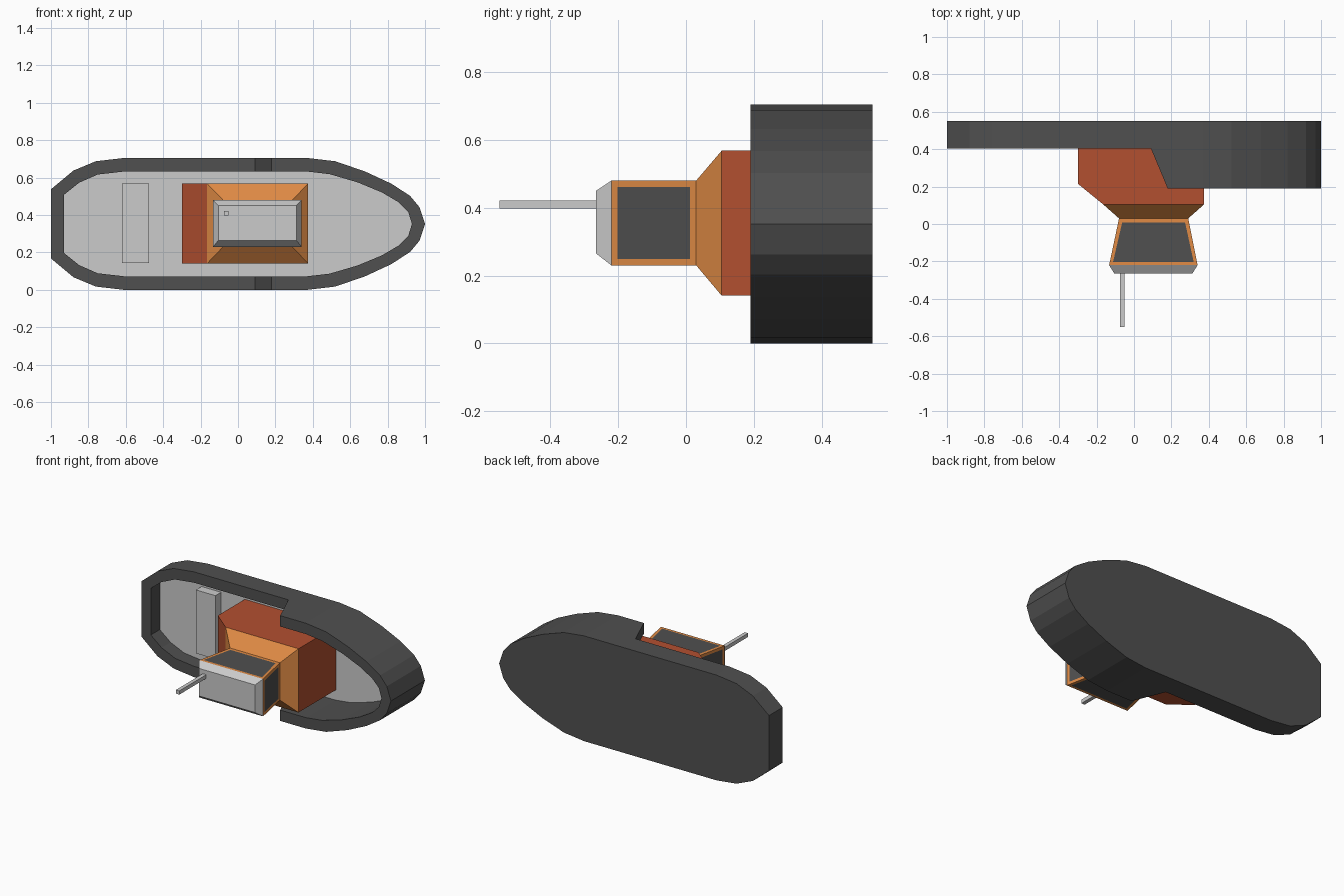
import bpy, bmesh
from mathutils import Vector

if "Cube" in bpy.data.objects:
    bpy.data.objects.remove(bpy.data.objects["Cube"])

ZC = 0.3525   # centre line of the hull, which lies on its side (deck faces -y)
BACK, DECK = 0.55, 0.50


def material(name, rgb):
    m = bpy.data.materials.new(name)
    m.diffuse_color = (*rgb, 1)
    m.use_nodes = True
    m.node_tree.nodes["Principled BSDF"].inputs["Base Color"].default_value = m.diffuse_color
    return m


DARK = material("dark_grey", (0.08, 0.08, 0.08))
RED = material("rust_red", (0.45, 0.08, 0.03))
ORANGE = material("orange", (0.75, 0.26, 0.06))


def finish(name, bm, mats=()):
    bmesh.ops.recalc_face_normals(bm, faces=bm.faces)
    me = bpy.data.meshes.new(name)
    bm.to_mesh(me)
    bm.free()
    for m in mats:
        me.materials.append(m)
    ob = bpy.data.objects.new(name, me)
    bpy.context.collection.objects.link(ob)
    return ob


def loft(bm, rings, close_start=True, close_end=True):
    loops = [[bm.verts.new(p) for p in r] for r in rings]
    n = len(loops[0])
    sides = []
    for a, b in zip(loops, loops[1:]):
        for i in range(n):
            j = (i + 1) % n
            sides.append(bm.faces.new((a[i], a[j], b[j], b[i])))
    if close_start:
        bm.faces.new(loops[0])
    if close_end:
        bm.faces.new(loops[-1])
    return sides


def rect(x0, x1, z0, z1, y):
    return [Vector(p) for p in ((x0, y, z0), (x1, y, z0), (x1, y, z1), (x0, y, z1))]


def frustum(name, a, b, mats=()):
    bm = bmesh.new()
    sides = loft(bm, [rect(*a), rect(*b)])
    return finish(name, bm, mats)


def mirrored(half):
    # half outline (x, half width), stern to bow tip, mirrored about the centre line
    return [(x, ZC - h) for x, h in half] + [(x, ZC + h) for x, h in reversed(half[:-1])]


outer = mirrored([(-1, .185), (-.88, .285), (-.76, .335), (-.61, ZC), (.09, ZC), (.18, ZC),
                  (.37, ZC), (.52, .335), (.68, .28), (.82, .215), (.92, .15), (.97, .09), (1, 0)])
inner = mirrored([(-.93, .156), (-.85, .22), (-.75, .264), (-.61, .28), (.09, .28), (.18, .28),
                  (.37, .28), (.49, .266), (.64, .222), (.77, .168), (.86, .115), (.91, .065), (.93, 0)])


def flat(outline, y):
    return [(x, y, z) for x, z in outline]


def rim(outline):
    return [(x, 0.405 if x < 0.1 else 0.19, z) for x, z in outline]


# Hull shell with the raised bow
bm = bmesh.new()
loft(bm, [flat(outer, BACK), rim(outer), rim(inner), flat(inner, DECK)], True, False)
finish("hull", bm, [DARK])

# Deck plate
bm = bmesh.new()
bm.faces.new([bm.verts.new(p) for p in flat(inner, DECK)])
bm.normal_update()
for f in bm.faces:
    if f.normal.y > 0:
        f.normal_flip()
me_deck = bpy.data.meshes.new("deck")
bm.to_mesh(me_deck)
bm.free()
bpy.context.collection.objects.link(bpy.data.objects.new("deck", me_deck))

# Hatch on the aft deck
frustum("hatch", (-.62, -.475, .143, .568, DECK), (-.62, -.475, .143, .568, .44))

# Lower cabin with a sloped aft edge
profile = [(-.30, DECK), (-.30, .215), (-.165, .105), (.375, .105), (.375, DECK)]
bm = bmesh.new()
loft(bm, [[(x, y, z) for x, y in profile] for z in (.141, .568)])
finish("lower_cabin", bm, [RED])

# Tapered cabin base
frustum("cabin_taper", (-.165, .375, .141, .568, .105), (-.08, .29, .23, .48, .03), [ORANGE])

# Wheelhouse with an inset window on each side
bm = bmesh.new()
walls = loft(bm, [rect(-.08, .29, .23, .48, .03), rect(-.133, .34, .23, .48, -.22)])
bmesh.ops.recalc_face_normals(bm, faces=bm.faces)
bmesh.ops.inset_individual(bm, faces=walls, thickness=.027)
for f in walls:
    f.material_index = 1
finish("wheelhouse", bm, [ORANGE, DARK])

# Bevelled roof and mast
frustum("roof", (-.133, .34, .23, .48, -.22), (-.105, .312, .265, .45, -.265))
frustum("mast", (-.075, -.05, .397, .422, -.26), (-.075, -.05, .397, .422, -.55))
